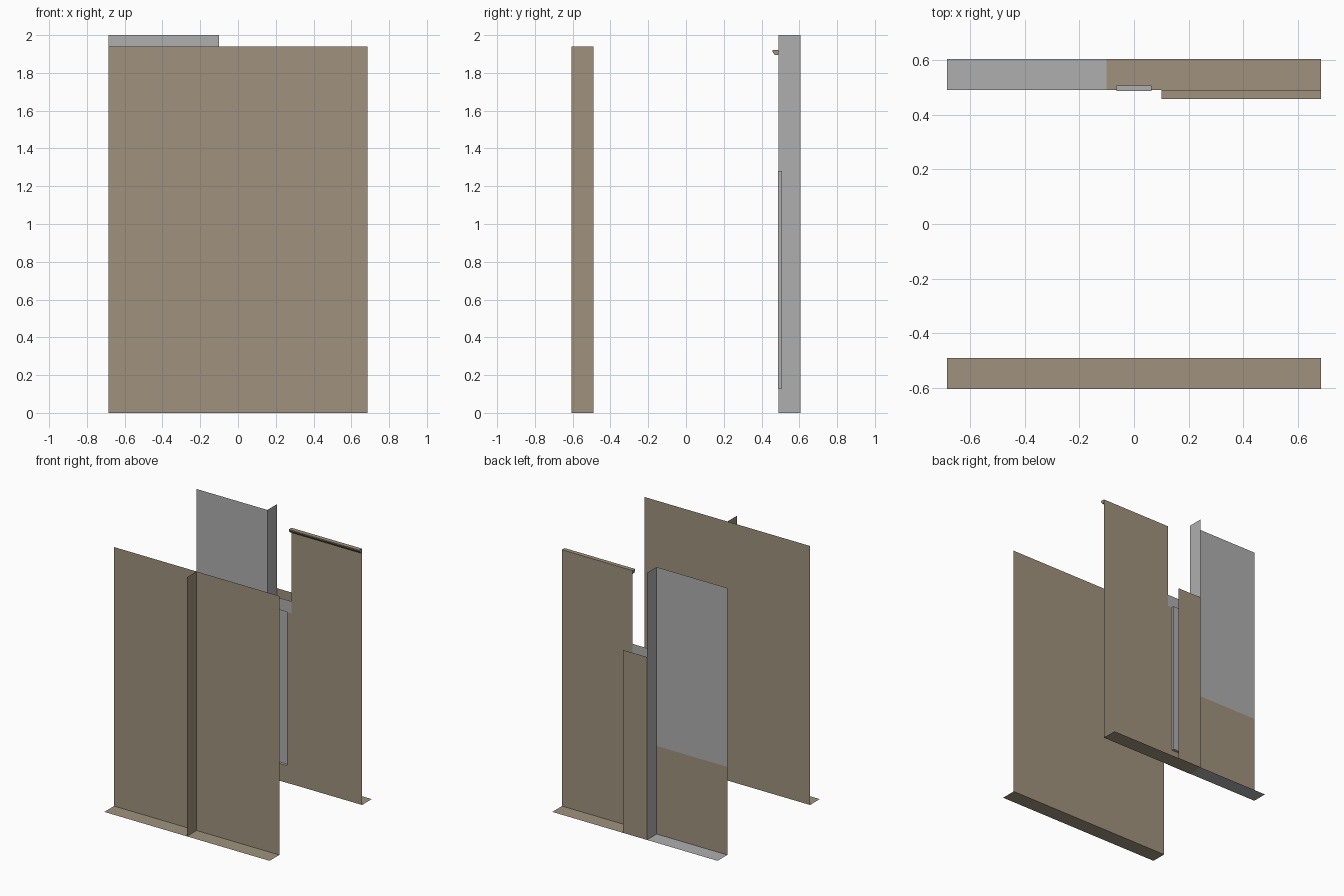
import bpy, bmesh

cube = bpy.data.objects.get("Cube")
if cube:
    bpy.data.objects.remove(cube, do_unlink=True)


def make_material(name, rgb):
    mat = bpy.data.materials.new(name)
    mat.use_nodes = True
    mat.diffuse_color = (*rgb, 1)
    mat.node_tree.nodes["Principled BSDF"].inputs["Base Color"].default_value = (*rgb, 1)
    return mat


BROWN = make_material("warm brown", (0.35, 0.29, 0.21))
GREY = make_material("light grey", (0.43, 0.43, 0.43))


def build(name, quads, mat):
    """One object made from a few flat faces."""
    bm = bmesh.new()
    for quad in quads:
        bm.faces.new([bm.verts.new(p) for p in quad])
    bmesh.ops.remove_doubles(bm, verts=bm.verts, dist=0.0001)
    mesh = bpy.data.meshes.new(name)
    bm.to_mesh(mesh)
    bm.free()
    mesh.materials.append(mat)
    obj = bpy.data.objects.new(name, mesh)
    bpy.context.collection.objects.link(obj)
    return obj


def wall(x0, x1, y, z0, z1):
    return [(x0, y, z0), (x1, y, z0), (x1, y, z1), (x0, y, z1)]


def fin(x, y0, y1, z0, z1):
    return [(x, y0, z0), (x, y1, z0), (x, y1, z1), (x, y0, z1)]


def floor(x0, x1, y0, y1, z):
    return [(x0, y0, z), (x1, y0, z), (x1, y1, z), (x0, y1, z)]


W = 0.685                    # half width
IN, OUT = 0.49, 0.605        # inner and outer depth of each side
TOP = 1.94                   # front wall height
POST, POST_TOP = 0.1, 1.37   # half width and height of the centre post

# Front wall: two leaves, centre fin, base flange
build("front_right_leaf", [wall(-W, 0, -IN, 0, TOP)], BROWN)
build("front_left_leaf", [wall(0, W, -IN, 0, TOP)], BROWN)
build("front_centre_fin", [fin(0, -OUT, -IN, 0, TOP)], BROWN)
build("front_base", [floor(-W, W, -OUT, -IN, 0)], BROWN)

# Rear right side: grey panel over a brown kick panel, grey fin and base
build("rear_upper_panel", [wall(-W, -POST, IN, 0.66, 2)], GREY)
build("rear_kick_panel", [wall(-W, -POST, IN, 0, 0.66)], BROWN)
build("rear_fin", [fin(-POST, IN, OUT, 0, 2)], GREY)
build("rear_grey_base", [floor(-W, -POST, IN, OUT, 0)], GREY)

# Rear left side: tall panel, base and the top rail
build("rear_left_panel", [wall(POST, W, IN, 0, 1.92)], BROWN)
build("rear_brown_base", [floor(-POST, W, IN, OUT, 0)], BROWN)
profile = [(IN, 1.92), (0.458, 1.92), (0.458, 1.912), (0.47, 1.895), (IN, 1.895)]
rail = [[(POST, *a), (W, *a), (W, *b), (POST, *b)] for a, b in zip(profile, profile[1:])]
rail += [[(x, *p) for p in profile] for x in (POST, W)]
build("top_rail", rail, BROWN)

# Centre post: back plate, front plate around a recessed pocket
build("post_back_plate", [wall(-POST, POST, OUT, 0, POST_TOP)], BROWN)
face, deep = 0.488, 0.508
px, low, high = 0.065, 0.13, 1.28
build("post_front_surround", [
    wall(-POST, -px, face, low, high),
    wall(px, POST, face, low, high),
    wall(-POST, POST, face, 0, low)], BROWN)
build("post_front_header", [wall(-POST, POST, face, high, POST_TOP)], GREY)
build("post_pocket", [
    wall(-px, px, deep, low, high),
    fin(-px, face, deep, low, high),
    fin(px, face, deep, low, high),
    floor(-px, px, face, deep, low),
    floor(-px, px, face, deep, high)], GREY)
